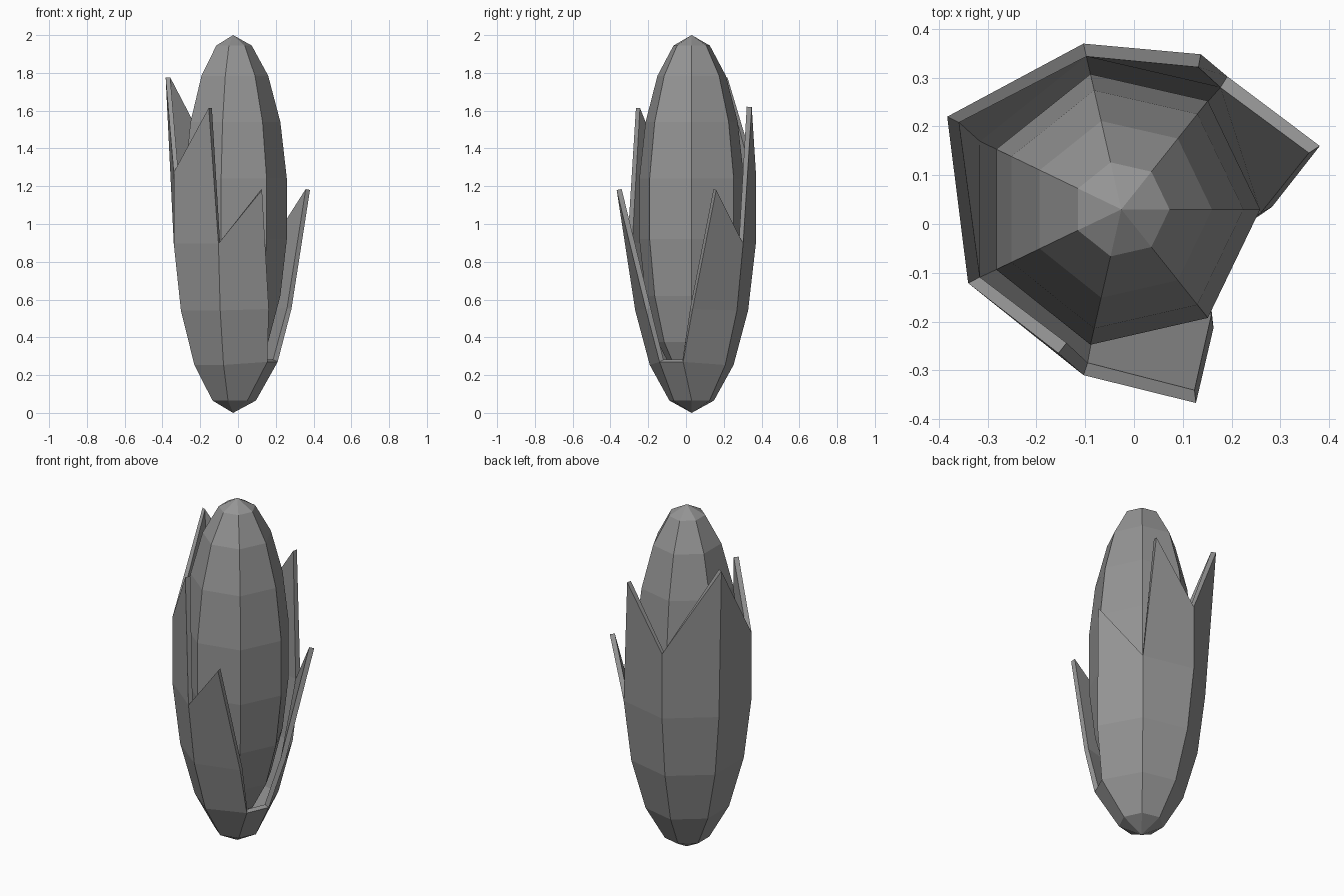
import bpy, bmesh
from math import sin, cos, pi

if "Cube" in bpy.data.objects:
    bpy.data.objects.remove(bpy.data.objects["Cube"])

CX, CY, SIDES = -0.026, 0.03, 7

# Dark grey shared by both parts
grey = bpy.data.materials.new("dark_grey")
grey.diffuse_color = (0.3, 0.3, 0.3, 1)
grey.use_nodes = True
grey.node_tree.nodes["Principled BSDF"].inputs["Base Color"].default_value = grey.diffuse_color


def ring_point(col, row, radius, half, mid):
    """Point on a stretched seven-sided sphere; row counts 20 degree steps up from the bottom."""
    a, t = 2 * pi * col / SIDES, pi * row / 9
    r = radius * sin(t)
    return (CX + r * cos(a), CY + r * sin(a), mid - half * cos(t))


def make_object(name, bm):
    bmesh.ops.recalc_face_normals(bm, faces=bm.faces)
    mesh = bpy.data.meshes.new(name)
    bm.to_mesh(mesh)
    bm.free()
    mesh.materials.append(grey)
    obj = bpy.data.objects.new(name, mesh)
    bpy.context.collection.objects.link(obj)
    return obj


def build(name, radius, half, mid, rows, moved, keep, closed_top):
    bm = bmesh.new()
    grid = {}
    for row in range(1, rows + 1):
        for c in range(SIDES):
            p = moved.get((c, row)) or ring_point(c, row, radius, half, mid)
            grid[c, row] = bm.verts.new(p)
    bottom = bm.verts.new((CX, CY, mid - half))
    for c in range(SIDES):
        n = (c + 1) % SIDES
        bm.faces.new((bottom, grid[n, 1], grid[c, 1]))
        for row in range(1, rows):
            if keep(c, row):
                bm.faces.new((grid[c, row], grid[n, row], grid[n, row + 1], grid[c, row + 1]))
    if closed_top:
        top = bm.verts.new((CX, CY, mid + half))
        for c in range(SIDES):
            bm.faces.new((grid[c, rows], grid[(c + 1) % SIDES, rows], top))
    bmesh.ops.delete(bm, geom=[v for v in bm.verts if not v.link_faces], context='VERTS')
    return make_object(name, bm)


# Cob
build("cob", 0.289, 0.92, 1.08, 8, {}, lambda c, r: True, True)

# Husk: leaf tips are pulled up and out, with an open slot at the front right
tips = {
    (0, 2): (0.21, -0.015, 0.27), (6, 2): (0.155, -0.14, 0.27),
    (0, 3): (0.283, 0.035, 0.55), (6, 3): (0.163, -0.213, 0.55),
    (0, 4): (0.381, 0.16, 1.18), (6, 4): (0.127, -0.367, 1.18),
    (1, 5): (0.137, 0.348, 1.62), (3, 5): (-0.383, 0.22, 1.775),
    (5, 5): (-0.155, -0.265, 1.615),
}


def husk_face(c, row):
    if row == 1:
        return True
    if row < 4:
        return c != 6
    return 1 <= c <= 4


husk = build("husk", 0.354, 1.085, 1.085, 5, tips, husk_face, False)
# The open shell needs its normals facing outward before thickening
bm = bmesh.new()
bm.from_mesh(husk.data)
low = min(bm.faces, key=lambda f: f.calc_center_median().z)
if low.normal.z > 0:
    bmesh.ops.reverse_faces(bm, faces=bm.faces)
bm.to_mesh(husk.data)
bm.free()
mod = husk.modifiers.new("thickness", 'SOLIDIFY')
mod.thickness = 0.027
mod.offset = -1
